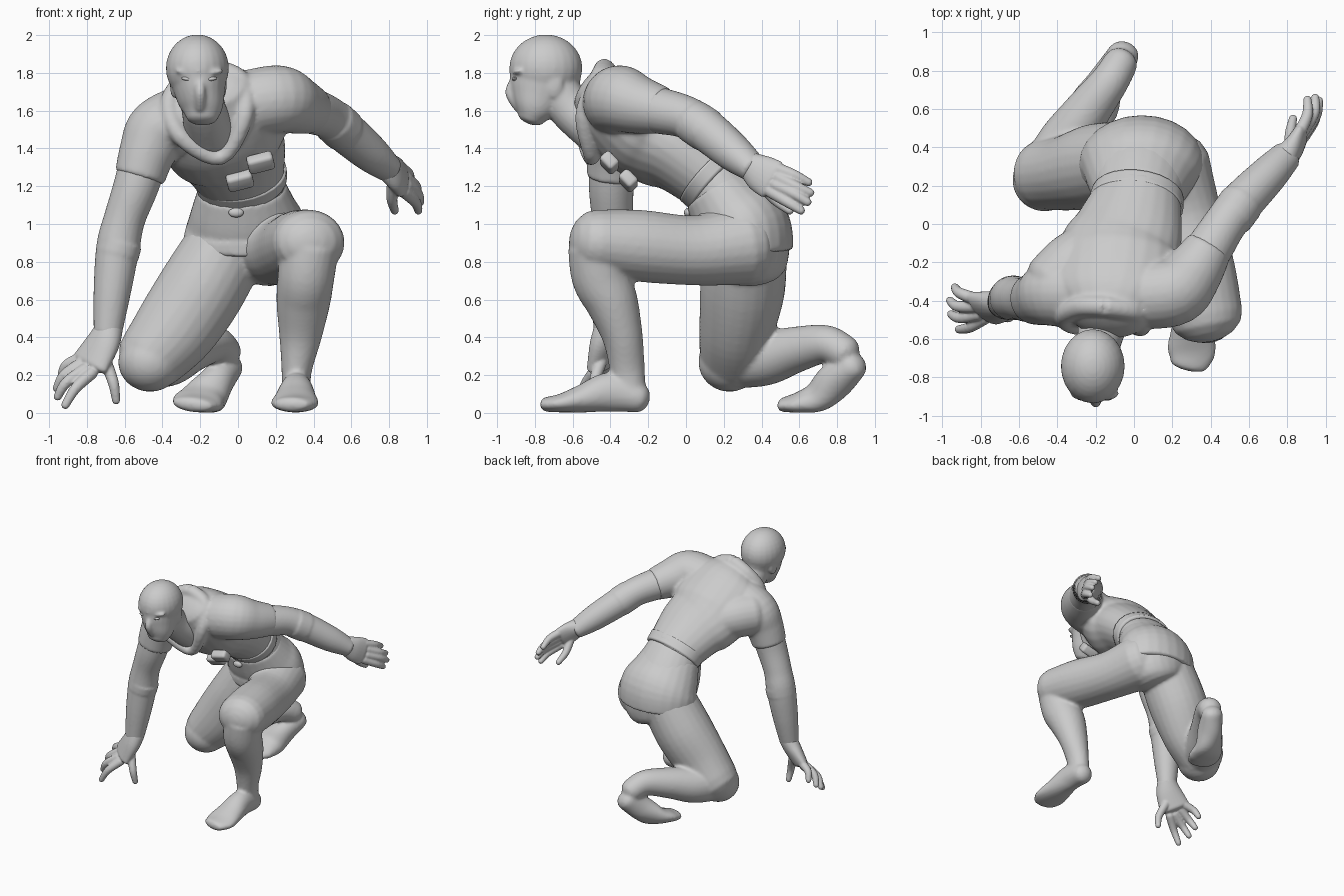
import bpy, bmesh, math
from mathutils import Vector, Matrix


def loft(bm, secs, side=(1, 0, 0), cap=0.8, n=24, sub=5):
    """Closed elliptical tube through (x, y, z, half width, half depth) sections."""
    P = [Vector(s if len(s) == 5 else (*s, s[3])) for s in secs]
    pts = []
    for i in range(len(P) - 1):
        p0, p1, p2, p3 = P[max(i - 1, 0)], P[i], P[i + 1], P[min(i + 2, len(P) - 1)]
        for k in range(sub):
            t = k / sub
            pts.append(0.5 * (2 * p1 + (p2 - p0) * t + (2 * p0 - 5 * p1 + 4 * p2 - p3) * t * t
                              + (3 * p1 - p0 - 3 * p2 + p3) * t ** 3))
    pts.append(P[-1])
    tan = [(Vector(pts[min(i + 1, len(pts) - 1)][:3]) - Vector(pts[max(i - 1, 0)][:3])).normalized()
           for i in range(len(pts))]
    frames = [(Vector(p[:3]), t, p[3], p[4]) for p, t in zip(pts, tan)]

    def ends(f, s):
        c, t, a, b = f
        return [(c + t * s * cap * min(a, b) * math.sin(q), t, a * math.cos(q), b * math.cos(q))
                for q in map(math.radians, (25, 50, 70, 85))]
    frames = ends(frames[0], -1)[::-1] + frames + ends(frames[-1], 1)
    rings = []
    for c, t, a, b in frames:
        u = Vector(side)
        u = (u - t * u.dot(t)).normalized()
        v = t.cross(u)
        rings.append([bm.verts.new(c + u * a * math.cos(q) + v * b * math.sin(q))
                      for q in (2 * math.pi * j / n for j in range(n))])
    for r, s in zip(rings, rings[1:]):
        for j in range(n):
            bm.faces.new((r[j], r[(j + 1) % n], s[(j + 1) % n], s[j]))
    bm.faces.new(rings[0][::-1])
    bm.faces.new(rings[-1])


def ball(bm, loc, scale, rot=0):
    bmesh.ops.create_uvsphere(bm, u_segments=24, v_segments=16, radius=1, matrix=Matrix.Translation(loc)
                              @ Matrix.Rotation(rot, 4, 'Y') @ Matrix.Diagonal((*scale, 1)))


def finish(name, bm, voxel=0, smooth=6):
    bmesh.ops.recalc_face_normals(bm, faces=bm.faces)
    me = bpy.data.meshes.new(name)
    bm.to_mesh(me)
    bm.free()
    me.polygons.foreach_set("use_smooth", [True] * len(me.polygons))
    ob = bpy.data.objects.new(name, me)
    bpy.context.collection.objects.link(ob)
    if voxel:
        m = ob.modifiers.new("Fuse", 'REMESH')
        m.mode, m.voxel_size, m.use_smooth_shade = 'VOXEL', voxel, True
        m = ob.modifiers.new("Soften", 'SMOOTH')
        m.factor, m.iterations = 0.5, smooth
    return ob


TORSO = (1, -0.1, 0.2)

# jacket: torso, shoulder blades, short sleeves and the rolled hood collar
bm = bmesh.new()
loft(bm, [(.02, .15, 1.23, .23, .185), (-.03, -.03, 1.365, .29, .205), (-.07, -.14, 1.43, .325, .235),
          (-.09, -.24, 1.5, .345, .25), (-.12, -.40, 1.64, .32, .21), (-.14, -.49, 1.71, .2, .15)], TORSO, .4)
loft(bm, [(-.14, -.05, 1.42, .12), (-.3, -.2, 1.48, .17), (-.42, -.32, 1.5, .17)], (0, 0, 1), .5)
loft(bm, [(.08, -.37, 1.64, .18), (.22, -.345, 1.66, .18), (.31, -.25, 1.63, .155), (.39, -.125, 1.6, .126)],
     (0, 0, 1), .1)
loft(bm, [(-.28, -.36, 1.56, .18), (-.42, -.36, 1.49, .175), (-.48, -.38, 1.38, .15), (-.52, -.39, 1.25, .135)],
     (0, 1, 0), .1)
loft(bm, [(-.15, -.43, 1.825, .055), (.01, -.46, 1.76, .055), (.035, -.54, 1.57, .048), (-.09, -.50, 1.35, .04),
          (-.3, -.53, 1.46, .048), (-.365, -.48, 1.63, .05), (-.28, -.43, 1.76, .055), (-.15, -.43, 1.825, .055)],
     (.1, -.95, .3), .1)
finish("jacket", bm, .012, 7)

# trousers with legs and feet
bm = bmesh.new()
loft(bm, [(.02, .14, 1.24, .22, .17), (.03, .23, 1.1, .255, .21), (.04, .31, .96, .29, .24),
          (.045, .335, .84, .27, .215), (.02, .34, .77, .21, .19)], cap=.3)
loft(bm, [(.18, .3, .89, .22, .215), (.26, .05, .86, .195, .185), (.33, -.25, .885, .2, .19),
          (.375, -.48, .905, .193, .172)])
loft(bm, [(.38, -.47, .88, .155), (.36, -.45, .72, .15, .155), (.345, -.39, .58, .142, .138),
          (.33, -.335, .4, .112, .107), (.31, -.31, .22, .08, .092), (.31, -.295, .08, .075, .085)], cap=.2)
loft(bm, [(-.05, .32, .9, .215), (-.19, .3, .66, .225, .23), (-.33, .27, .45, .2, .22),
          (-.455, .26, .3, .188, .188)], (0, 1, 0), .85)
ball(bm, (-.465, .23, .27), (.17, .165, .158))
loft(bm, [(-.45, .26, .28, .15), (-.36, .42, .29, .145), (-.25, .58, .335, .122), (-.13, .74, .365, .1),
          (-.07, .84, .32, .09)], (0, 0, 1))
loft(bm, [(.31, -.255, .08, .08, .08), (.31, -.4, .11, .088, .105), (.305, -.55, .075, .112, .075),
          (.3, -.66, .052, .128, .05), (.285, -.735, .045, .1, .04)])
loft(bm, [(-.055, .885, .25, .085, .078), (-.11, .79, .17, .092, .1), (-.17, .70, .09, .118, .08),
          (-.215, .6, .058, .135, .054), (-.24, .525, .045, .11, .04)], (1, .4, 0))
finish("trousers_and_feet", bm, .013, 5)

# tunic skirt flaring below the belt
bm = bmesh.new()
loft(bm, [(.02, .16, 1.19, .235, .185), (.03, .24, 1.07, .285, .225), (.04, .305, .97, .325, .252),
          (.04, .32, .85, .325, .248)], (1, 0, .08), .06)
finish("tunic_skirt", bm, .013, 4)

# belt with a round buckle
bm = bmesh.new()
loft(bm, [(.01, .10, 1.265, .25, .192), (.02, .155, 1.215, .242, .19)], (1, -.05, .1), .05)
ball(bm, (-.01, .01, 1.06), (.04, .02, .025))
finish("belt", bm)

# chest pouches
for i, loc in enumerate([(.12, -.405, 1.325), (.01, -.305, 1.23)]):
    bm = bmesh.new()
    bmesh.ops.create_cube(bm, size=1, matrix=Matrix.Translation(loc) @ Matrix.Rotation(-.25, 4, 'Y')
                          @ Matrix.Rotation(.75, 4, 'X') @ Matrix.Diagonal((.14, .07, .095, 1)))
    ob = finish("pouch_%d" % (i + 1), bm)
    m = ob.modifiers.new("Round", 'BEVEL')
    m.width, m.segments = .02, 3

# bare arms with bracers
bm = bmesh.new()
loft(bm, [(.28, -.29, 1.63, .13), (.385, -.14, 1.6, .123), (.475, 0, 1.565, .113), (.56, .11, 1.495, .113),
          (.7, .255, 1.375, .1), (.8, .36, 1.29, .072, .08)], (0, 0, 1), .3)
loft(bm, [(.505, .035, 1.545, .117), (.56, .11, 1.495, .118)], (0, 0, 1), .1)
finish("left_arm", bm, .011, 4)
bm = bmesh.new()
loft(bm, [(-.48, -.38, 1.4, .13), (-.54, -.395, 1.2, .12), (-.6, -.39, 1.03, .11), (-.635, -.385, .88, .115),
          (-.665, -.4, .65, .1), (-.69, -.42, .42, .075, .07)], (1, 0, 0), .3)
loft(bm, [(-.625, -.385, .9, .118), (-.64, -.387, .84, .117)], (1, 0, 0), .1)
finish("right_arm", bm, .011, 4)


def hand(name, palm, side, fingers, r=.028):
    bm = bmesh.new()
    loft(bm, palm, side, .6)
    for f in fingers:
        p = [Vector(q) for q in f]
        loft(bm, [(*q, r * k) for q, k in zip(p, (1.2, 1.05, .8))], (.3, .2, 1), .9, 12)
    finish(name, bm, .007, 5)


# hands: palm sections, then base / middle / tip of each finger
hand("left_hand", [(.79, .35, 1.305, .078, .067), (.83, .395, 1.27, .1, .055), (.865, .455, 1.235, .108, .042)],
     (0, .45, .9),
     [((.88, .45, 1.17), (.94, .54, 1.115), (.955, .61, 1.07)),
      ((.89, .475, 1.205), (.95, .57, 1.16), (.965, .645, 1.115)),
      ((.885, .49, 1.245), (.94, .58, 1.2), (.945, .66, 1.165)),
      ((.87, .49, 1.29), (.905, .57, 1.26), (.905, .65, 1.22)),
      ((.82, .40, 1.21), (.815, .47, 1.13), (.83, .55, 1.07))])
hand("right_hand", [(-.68, -.415, .45, .075, .07), (-.715, -.43, .37, .1, .066), (-.78, -.44, .265, .12, .052)],
     (.7, -.6, -.3),
     [((-.775, -.49, .21), (-.86, -.54, .13), (-.915, -.55, .04)),
      ((-.81, -.47, .23), (-.91, -.49, .16), (-.955, -.47, .085)),
      ((-.83, -.43, .26), (-.92, -.43, .2), (-.96, -.40, .13)),
      ((-.83, -.39, .29), (-.91, -.36, .25), (-.935, -.33, .19)),
      ((-.70, -.45, .27), (-.66, -.485, .16), (-.645, -.475, .065))])

# masked head with a soft nose and brow, on the neck
bm = bmesh.new()
ball(bm, (-.215, -.742, 1.825), (.167, .194, .178))
loft(bm, [(-.19, -.82, 1.565, .085, .075), (-.19, -.80, 1.62, .112, .122), (-.2, -.775, 1.69, .132, .165),
          (-.21, -.75, 1.77, .15, .19), (-.215, -.745, 1.83, .155, .188)], (1, 0, 0), .5)
loft(bm, [(-.2, -.69, 1.72, .12), (-.18, -.6, 1.6, .118), (-.15, -.46, 1.5, .14)])
loft(bm, [(-.2, -.91, 1.77, .018), (-.2, -.93, 1.695, .028), (-.2, -.885, 1.62, .03)])
for s in (-1, 1):
    ball(bm, (-.205 + s * .065, -.885, 1.802), (.065, .035, .018), -s * .15)
    ball(bm, (-.21 + s * .13, -.70, 1.74), (.02, .05, .075))
finish("masked_head", bm, .009, 10)

# eyes
bm = bmesh.new()
for s in (-1, 1):
    ball(bm, (-.205 + s * .065, -.908, 1.768), (.03, .013, .01), -s * .15)
finish("eyes", bm)
